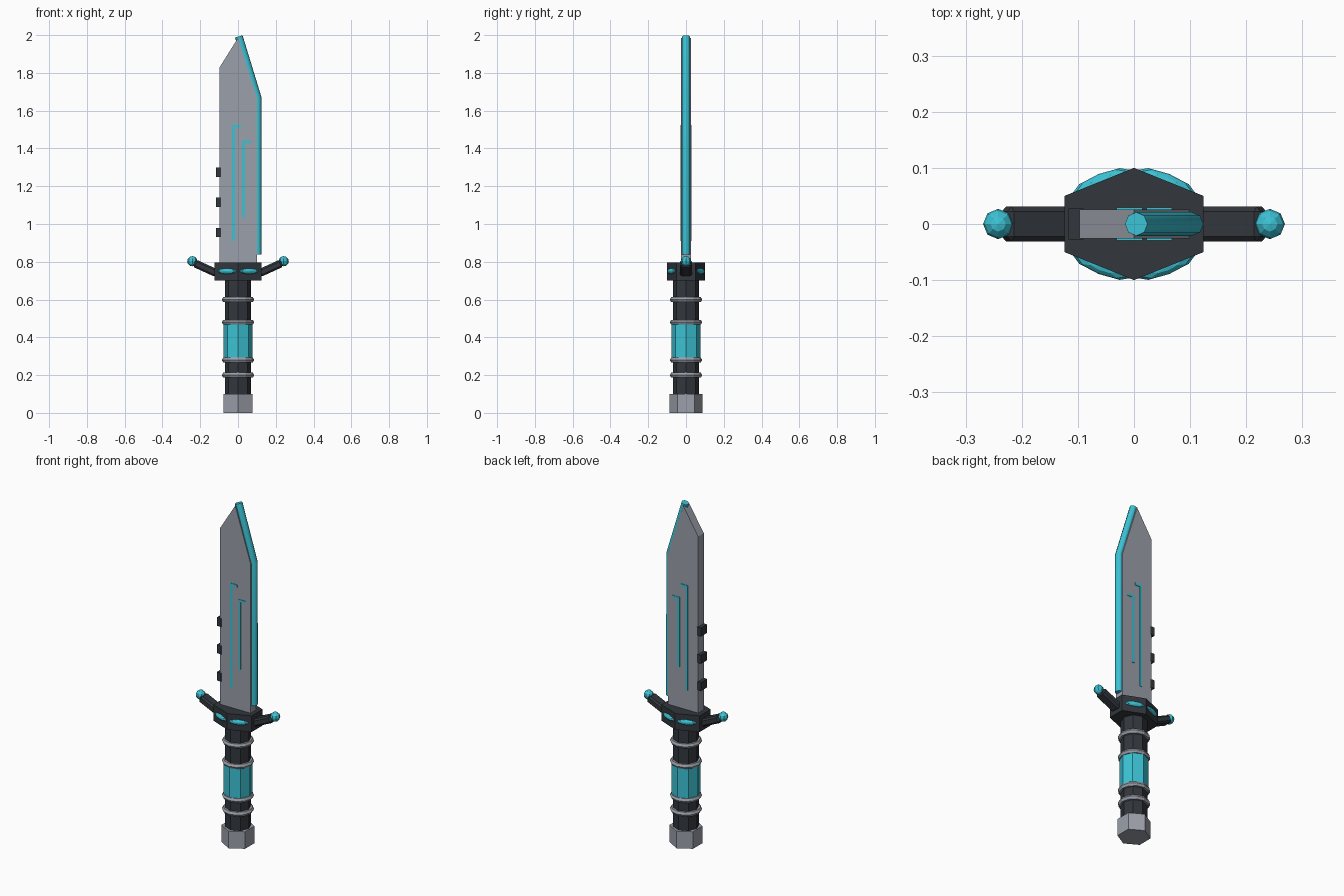
import bpy, bmesh, math
from mathutils import Matrix

if "Cube" in bpy.data.objects:
    bpy.data.objects.remove(bpy.data.objects["Cube"])


def material(name, col):
    m = bpy.data.materials.new(name)
    m.diffuse_color = (*col, 1)
    m.use_nodes = True
    m.node_tree.nodes["Principled BSDF"].inputs["Base Color"].default_value = m.diffuse_color
    return m


STEEL = material("steel grey", (0.33, 0.35, 0.40))
DARK = material("charcoal", (0.032, 0.038, 0.046))
CYAN = material("cyan", (0.045, 0.54, 0.66))


def from_bmesh(name, bm, mat):
    bmesh.ops.recalc_face_normals(bm, faces=bm.faces)
    me = bpy.data.meshes.new(name)
    bm.to_mesh(me)
    bm.free()
    me.materials.append(mat)
    ob = bpy.data.objects.new(name, me)
    bpy.context.collection.objects.link(ob)
    return ob


def prism(name, pts, axis_map, depth, mat):
    """Extrude a flat outline; axis_map places each 2D point, depth is a vector."""
    bm = bmesh.new()
    f = bm.faces.new([bm.verts.new(axis_map(*p)) for p in pts])
    r = bmesh.ops.extrude_face_region(bm, geom=[f])
    bmesh.ops.translate(bm, vec=depth, verts=[v for v in r["geom"] if isinstance(v, bmesh.types.BMVert)])
    return from_bmesh(name, bm, mat)


def plate(name, pts, half, mat):
    return prism(name, pts, lambda x, z: (x, -half, z), (0, 2 * half, 0), mat)


def column(name, sides, radius, z0, z1, mat, turn=0.0):
    pts = [(radius * math.cos(turn + i * math.tau / sides), radius * math.sin(turn + i * math.tau / sides))
           for i in range(sides)]
    return prism(name, pts, lambda x, y: (x, y, z0), (0, 0, z1 - z0), mat)


def ball(name, matrix, mat, seg=8, rings=6):
    bm = bmesh.new()
    bmesh.ops.create_uvsphere(bm, u_segments=seg, v_segments=rings, radius=1, matrix=matrix)
    return from_bmesh(name, bm, mat)


def rect(x0, x1, z0, z1):
    return [(x0, z0), (x1, z0), (x1, z1), (x0, z1)]


# Handle: hexagonal pommel, octagonal grip, cyan band and steel rings
column("pommel", 6, 0.088, 0, 0.1, STEEL, math.pi / 2)
column("grip", 8, 0.07, 0.09, 0.71, DARK)
column("grip_band", 8, 0.077, 0.285, 0.475, CYAN)
for z in (0.2, 0.28, 0.48, 0.6):
    bpy.ops.mesh.primitive_torus_add(location=(0, 0, z), major_segments=12, minor_segments=6,
                                     major_radius=0.071, minor_radius=0.015)
    bpy.context.object.name = "grip_ring"
    bpy.context.object.data.materials.append(STEEL)

# Guard block
prism("guard", [(-0.124, -0.05), (0, -0.1), (0.124, -0.05), (0.124, 0.05), (0, 0.1), (-0.124, 0.05)],
      lambda x, y: (x, y, 0.7), (0, 0, 0.095), DARK)

# Guard arms, end balls and cyan gems, mirrored by side
tilt = math.atan2(0.055, 0.12)
for s in (-1, 1):
    bm = bmesh.new()
    bmesh.ops.create_cube(bm, size=1, matrix=Matrix.Translation((s * 0.172, 0, 0.766))
                          @ Matrix.Rotation(-s * tilt, 4, 'Y') @ Matrix.Diagonal((0.13, 0.062, 0.042, 1)))
    bmesh.ops.bevel(bm, geom=bm.edges[:], offset=0.009, segments=1, affect='EDGES')
    from_bmesh("guard_arm", bm, DARK)
    ball("arm_end_ball", Matrix.Translation((s * 0.242, 0, 0.803)) @ Matrix.Scale(0.027, 4), CYAN)
    for t in (-1, 1):
        ball("guard_gem", Matrix.Translation((s * 0.058, t * 0.076, 0.75))
             @ Matrix.Rotation(-s * t * math.atan(0.4), 4, 'Z')
             @ Matrix.Diagonal((0.055, 0.014, 0.015, 1)), CYAN)

# Blade
plate("blade", [(-0.097, 0.78), (0.1, 0.78), (0.1, 1.67), (0, 1.985), (-0.097, 1.83)], 0.026, STEEL)

# Glowing cutting edge: round tube along the right side up to the tip
cu = bpy.data.curves.new("blade_edge", 'CURVE')
cu.dimensions = '3D'
cu.bevel_depth = 0.021
cu.bevel_resolution = 2
cu.use_fill_caps = True
sp = cu.splines.new('POLY')
path = [(0.103, 0.838), (0.103, 1.67), (0.004, 1.993)]
sp.points.add(len(path) - 1)
for p, (x, z) in zip(sp.points, path):
    p.co = (x, 0, z, 1)
cu.materials.append(CYAN)
bpy.context.collection.objects.link(bpy.data.objects.new("blade_edge", cu))

# Hooked inlay lines showing on both faces of the blade
for x, z0, z1 in ((-0.031, 0.91, 1.525), (0.022, 1.035, 1.443)):
    w = 0.015
    plate("inlay_line", [(x, z0), (x + w, z0), (x + w, z1 - w), (x + 0.046, z1 - w), (x + 0.046, z1), (x, z1)],
          0.029, CYAN)

# Studs on the spine
for z in (0.955, 1.115, 1.275):
    plate("spine_stud", rect(-0.117, -0.09, z - 0.025, z + 0.025), 0.028, DARK)
